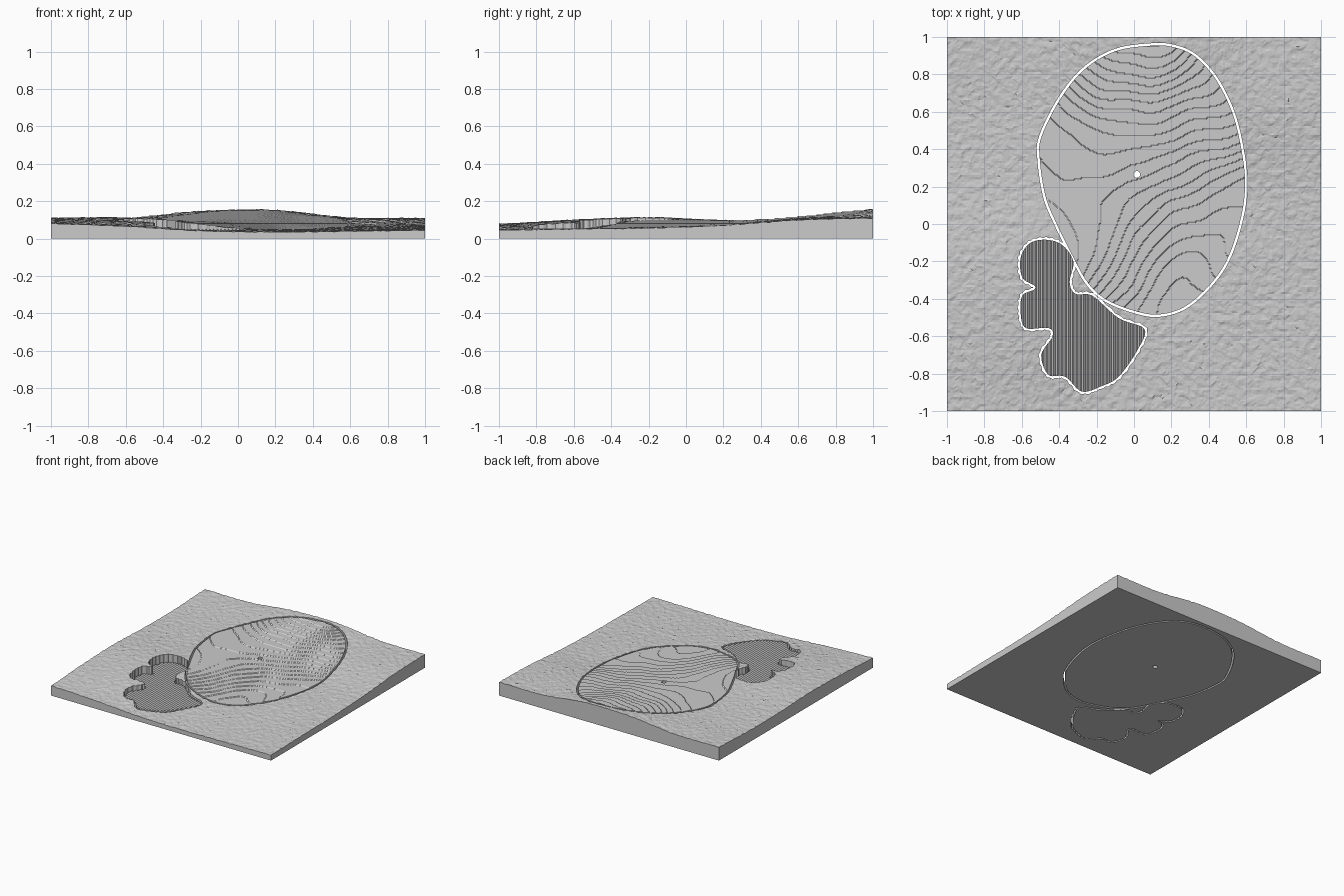
import bpy, bmesh, math
from mathutils import Vector, noise

cube = bpy.data.objects.get("Cube")
if cube:
    bpy.data.objects.remove(cube, do_unlink=True)

grey = bpy.data.materials.new("plain grey")
grey.use_nodes = True
grey.diffuse_color = (0.6, 0.6, 0.6, 1)
grey.node_tree.nodes["Principled BSDF"].inputs["Base Color"].default_value = (0.6, 0.6, 0.6, 1)

# Coarse land heights (thousandths), rows front to back, columns left to right
LAND = [
    [80, 66, 42, 36, 40, 45],
    [100, 95, 62, 48, 48, 52],
    [110, 112, 90, 57, 62, 57],
    [97, 97, 95, 84, 70, 72],
    [95, 97, 115, 115, 105, 100],
    [110, 110, 148, 153, 112, 110],
]
# Outlines in hundredths
GREEN = [(10, 96), (-10, 93), (-27, 83), (-40, 67), (-50, 47), (-51, 35), (-48, 15), (-42, 0),
         (-33, -18), (-25, -32), (-15, -41), (0, -47), (13, -49), (27, -45), (40, -34), (50, -20),
         (57, 0), (60, 20), (58, 40), (53, 60), (44, 78), (33, 90), (22, 95)]
BUNKER = [(-47, -8), (-38, -11), (-32, -20), (-34, -31), (-31, -37), (-22, -38), (-8, -50),
          (6, -56), (2, -68), (-8, -82), (-17, -87), (-28, -90), (-37, -82), (-46, -81),
          (-50, -70), (-44, -60), (-46, -56), (-58, -56), (-61, -48), (-60, -38), (-53, -34),
          (-60, -29), (-61, -18), (-56, -10)]


def spline(a, b, c, d, t):
    return b + t * (c - a + t * (2 * a - 5 * b + 4 * c - d + t * (3 * (b - c) + d - a))) / 2


def height(x, y):
    """Smooth land height at a point."""
    def along(values, u):
        i = max(0, min(4, int(u)))
        at = lambda k: values[max(0, min(5, k))]
        return spline(at(i - 1), at(i), at(i + 1), at(i + 2), u - i)
    u, v = (x + 1) * 2.5, (y + 1) * 2.5
    return along([along(row, u) for row in LAND], v) / 1000


def rough(x, y):
    p = Vector((x, y, 0))
    return height(x, y) + 0.005 * noise.noise(p * 28) + 0.003 * noise.noise(p * 60)


def terrace(x, y):
    wobble = 0.003 * noise.noise(Vector((x, y, 1)) * 5)
    return round((height(x, y) + wobble) / 0.005) * 0.005


def ribs(x, y):
    return 0.042 + 0.012 * (round(x / 0.01) % 2)


def outline(points, offset, steps=6, flute=0):
    """Closed smooth curve, moved outward by offset, optionally fluted."""
    pts = [Vector(p) / 100 for p in points]
    n = len(pts)
    loop = [spline(*(pts[(i + k) % n] for k in (-1, 0, 1, 2)), s / steps)
            for i in range(n) for s in range(steps)]
    m, result = len(loop), []
    area = sum(loop[i - 1].cross(loop[i]) for i in range(m))
    for i, p in enumerate(loop):
        t = (loop[(i + 1) % m] - loop[i - 1]).normalized()
        out = Vector((t.y, -t.x)) * math.copysign(1, area)
        result.append(p + out * (offset + flute * (-1) ** i))
    return result


def make_object(name, bm):
    bmesh.ops.recalc_face_normals(bm, faces=bm.faces)
    mesh = bpy.data.meshes.new(name)
    bm.to_mesh(mesh)
    bm.free()
    mesh.materials.append(grey)
    obj = bpy.data.objects.new(name, mesh)
    bpy.context.collection.objects.link(obj)
    return obj


def block(name, x0, x1, y0, y1, nx, ny, top):
    """Solid with a flat base and a shaped top."""
    bm = bmesh.new()
    rows = []
    for j in range(ny + 1):
        y = y0 + (y1 - y0) * j / ny
        xs = [x0 + (x1 - x0) * i / nx for i in range(nx + 1)]
        rows.append([bm.verts.new((x, y, top(x, y))) for x in xs])
    for a, b in zip(rows, rows[1:]):
        for i in range(nx):
            bm.faces.new((a[i], a[i + 1], b[i + 1], b[i]))
    bmesh.ops.triangulate(bm, faces=bm.faces)
    rim = (rows[0] + [r[-1] for r in rows[1:-1]] + rows[-1][::-1]
           + [r[0] for r in rows[-2:0:-1]])
    foot = [bm.verts.new((v.co.x, v.co.y, 0)) for v in rim]
    for i in range(len(rim)):
        bm.faces.new((rim[i - 1], foot[i - 1], foot[i], rim[i]))
    bm.faces.new(foot)
    return make_object(name, bm)


def prism(name, loop):
    bm = bmesh.new()
    base = bm.faces.new([bm.verts.new((p.x, p.y, -0.1)) for p in loop])
    ext = bmesh.ops.extrude_face_region(bm, geom=[base])
    moved = [g for g in ext["geom"] if isinstance(g, bmesh.types.BMVert)]
    bmesh.ops.translate(bm, verts=moved, vec=(0, 0, 0.5))
    return make_object(name, bm)


def cut(obj, operation, *cutters):
    """Bake the boolean and throw the cutters away."""
    for cutter in cutters:
        mod = obj.modifiers.new("cut", "BOOLEAN")
        mod.operation, mod.object, mod.solver = operation, cutter, "MANIFOLD"
    graph = bpy.context.evaluated_depsgraph_get()
    mesh = bpy.data.meshes.new_from_object(obj.evaluated_get(graph))
    obj.modifiers.clear()
    obj.data = mesh
    for cutter in cutters:
        bpy.data.objects.remove(cutter, do_unlink=True)


# Rough ground with openings for the two loose pieces
ground = block("rough_ground", -1, 1, -1, 1, 160, 160, rough)
cut(ground, "DIFFERENCE",
    prism("green_opening", outline(GREEN, 0.007)),
    prism("bunker_opening", outline(BUNKER, 0.008, flute=0.003)))

# Terraced putting green
green = block("putting_green", -0.6, 0.7, -0.6, 1, 174, 214, terrace)
cut(green, "INTERSECT", prism("green_edge", outline(GREEN, -0.006)))
hole = [Vector((0.015 + 0.018 * math.cos(a), 0.265 + 0.018 * math.sin(a)))
        for a in (math.tau * k / 24 for k in range(24))]
cut(green, "DIFFERENCE", prism("cup_hole", hole))

# Sunken ribbed bunker floor
bunker = block("bunker_floor", -0.7, 0.2, -1, 0, 90, 1, ribs)
cut(bunker, "INTERSECT", prism("bunker_edge", outline(BUNKER, -0.004)))
